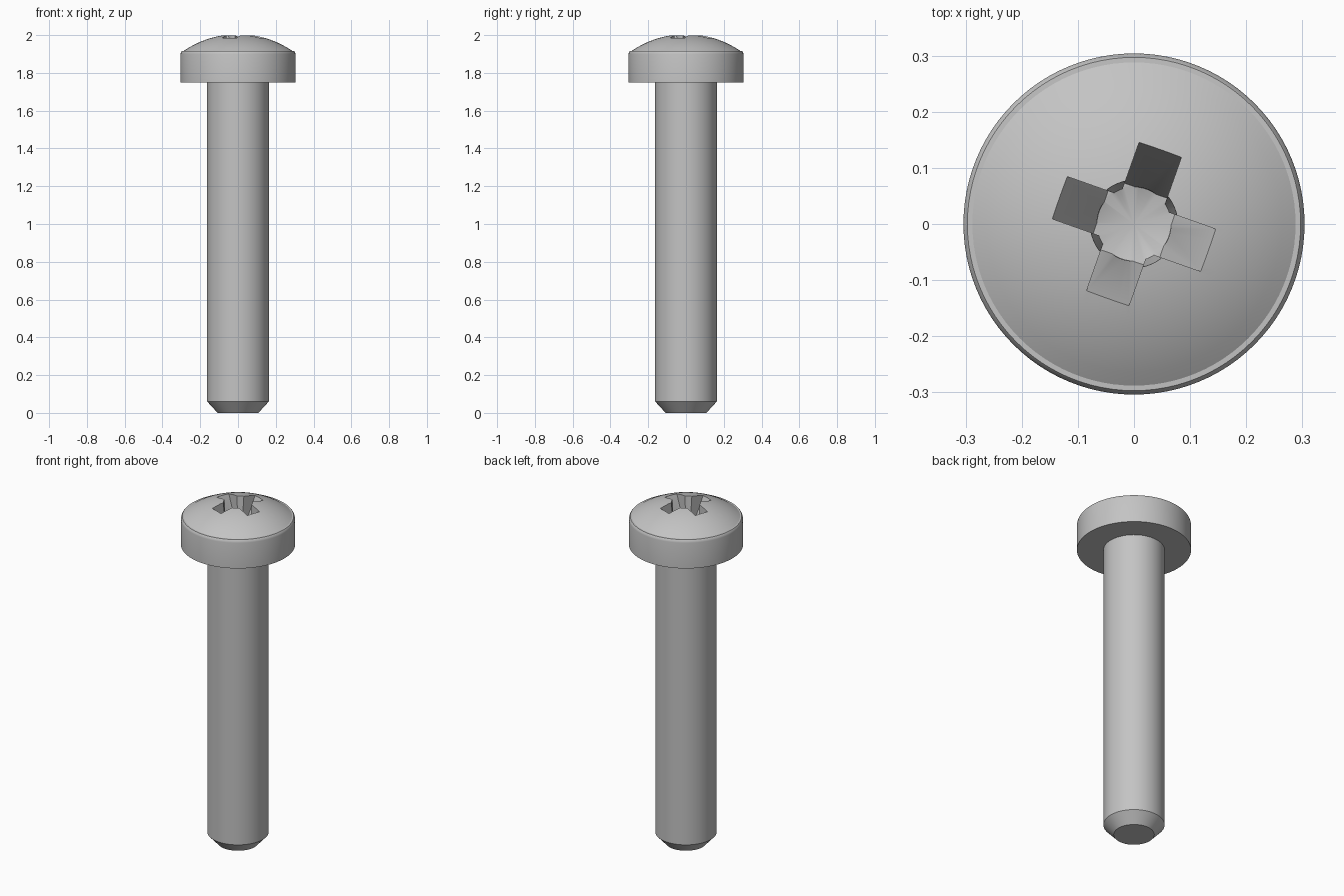
import bpy, bmesh, math
from mathutils import Matrix, Vector

cube = bpy.data.objects.get("Cube")
if cube:
    bpy.data.objects.remove(cube, do_unlink=True)

SEGMENTS = 96
APEX = 2.005       # top of the uncut dome
DOME_R = 0.512     # radius of the dome's sphere

steel = bpy.data.materials.new("grey steel")
steel.use_nodes = True
grey = (0.55, 0.55, 0.55, 1)
steel.diffuse_color = grey
steel.node_tree.nodes["Principled BSDF"].inputs["Base Color"].default_value = grey


def finish(name, bm):
    bmesh.ops.remove_doubles(bm, verts=bm.verts, dist=1e-5)
    bmesh.ops.recalc_face_normals(bm, faces=bm.faces)
    mesh = bpy.data.meshes.new(name)
    bm.to_mesh(mesh)
    bm.free()
    mesh.materials.append(steel)
    obj = bpy.data.objects.new(name, mesh)
    bpy.context.collection.objects.link(obj)
    return obj


def lathe(name, profile, segments=SEGMENTS):
    """Revolve (radius, height) points around the z axis."""
    bm = bmesh.new()
    verts = [bm.verts.new((r, 0, z)) for r, z in profile]
    edges = [bm.edges.new(pair) for pair in zip(verts, verts[1:])]
    bmesh.ops.spin(bm, geom=verts + edges, cent=(0, 0, 0), axis=(0, 0, 1),
                   angle=math.tau, steps=segments, use_merge=True)
    return finish(name, bm)


def slot_cutter(name, angle):
    """Slot with straight sides and ends that slope in towards the bottom."""
    bm = bmesh.new()
    outline = [(-0.063, 1.80), (0.063, 1.80), (0.189, 2.10), (-0.189, 2.10)]
    face = bm.faces.new([bm.verts.new((x, -0.04, z)) for x, z in outline])
    new = bmesh.ops.extrude_face_region(bm, geom=[face])["geom"]
    moved = [g for g in new if isinstance(g, bmesh.types.BMVert)]
    bmesh.ops.translate(bm, verts=moved, vec=Vector((0, 0.08, 0)))
    bm.transform(Matrix.Rotation(math.radians(angle), 4, "Z"))
    return finish(name, bm)


def smooth(obj):
    bpy.ops.object.select_all(action="DESELECT")
    obj.select_set(True)
    bpy.context.view_layer.objects.active = obj
    bpy.ops.object.shade_smooth_by_angle(angle=math.radians(30))


# Head: flat underside, straight wall, small rounded rim, domed top
dome = []
for i in range(13):
    r = 0.288 * (1 - i / 12)
    dome.append((r, APEX - DOME_R + math.sqrt(DOME_R ** 2 - r ** 2)))
rim = [(0.304, 1.75), (0.304, 1.90), (0.302, 1.909), (0.297, 1.916)]
head = lathe("head", [(0, 1.75)] + rim + dome)

# Cross recess: two crossing slots and a tapered core with a conical floor
cutters = [slot_cutter("recess_slot_a", -19.5),
           slot_cutter("recess_slot_b", 70.5),
           lathe("recess_core", [(0, 1.775), (0.066, 1.80), (0.078, 2.0),
                                 (0.084, 2.1), (0, 2.1)], 48)]
bpy.context.view_layer.objects.active = head
for cutter in cutters:
    cutter.hide_render = True
    cut = head.modifiers.new(cutter.name, "BOOLEAN")
    cut.operation = "DIFFERENCE"
    cut.solver = "EXACT"
    cut.object = cutter
    bpy.ops.object.modifier_apply(modifier=cut.name)
for cutter in cutters:
    bpy.data.objects.remove(cutter, do_unlink=True)
smooth(head)

# Shaft: plain cylinder with a chamfered tip
shaft = lathe("shaft", [(0, 0), (0.108, 0), (0.163, 0.06), (0.163, 1.75)])
smooth(shaft)
